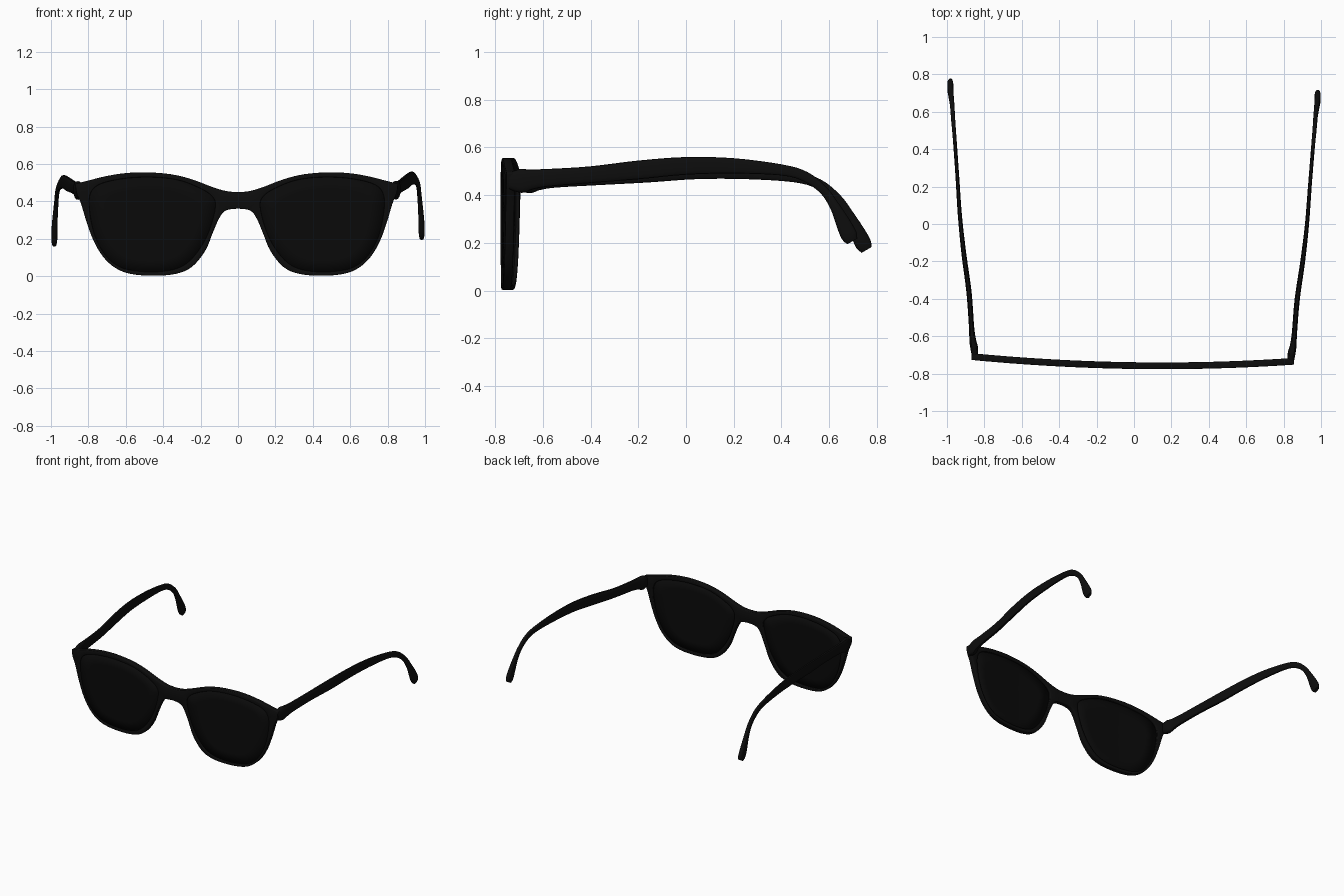
import bpy, bmesh, math
from mathutils import Vector

if "Cube" in bpy.data.objects:
    bpy.data.objects.remove(bpy.data.objects["Cube"])


def material(name, value):
    m = bpy.data.materials.new(name)
    m.diffuse_color = (value, value, value, 1)
    m.use_nodes = True
    m.node_tree.nodes["Principled BSDF"].inputs["Base Color"].default_value = m.diffuse_color
    return m


FRAME = material("frame black", 0.004)
LENS = material("lens black", 0.003)


def smooth(points, steps=4, closed=False):
    """Catmull-Rom curve through points of any dimension."""
    pts = [Vector(p) for p in points]
    n = len(pts)
    out = []
    for i in range(n if closed else n - 1):
        a, b, c, d = [pts[k % n] if closed else pts[min(max(k, 0), n - 1)]
                      for k in range(i - 1, i + 3)]
        for s in range(steps):
            t = s / steps
            out.append((b * 2 + (c - a) * t + (a * 2 - b * 5 + c * 4 - d) * t * t
                        + (b * 3 - a - c * 3 + d) * t ** 3) * 0.5)
    return out if closed else out + [pts[-1]]


def bend(x, z, back=0.0):
    """Wrap a point of the flat front around the face."""
    return Vector((x - 0.008 * abs(x), -0.757 + 0.048 * x * x - 0.0147 * x + back, z))


def finish(name, bm, mat, thickness=0, bevel=0):
    bmesh.ops.recalc_face_normals(bm, faces=bm.faces)
    me = bpy.data.meshes.new(name)
    bm.to_mesh(me)
    bm.free()
    me.materials.append(mat)
    ob = bpy.data.objects.new(name, me)
    bpy.context.collection.objects.link(ob)
    if thickness:
        mod = ob.modifiers.new("thickness", 'SOLIDIFY')
        mod.thickness = thickness
        mod.offset = 0
    if bevel:
        mod = ob.modifiers.new("soft edge", 'BEVEL')
        mod.width = bevel
        mod.segments = 2
        mod.limit_method = 'ANGLE'
        mod.angle_limit = math.radians(50)
    bpy.ops.object.select_all(action='DESELECT')
    ob.select_set(True)
    bpy.context.view_layer.objects.active = ob
    bpy.ops.object.shade_smooth_by_angle(angle=math.radians(40))
    return ob


# Half outline of the front, from bridge top round to bridge bottom
top = [(0, .45), (.06, .455), (.13, .475), (.25, .52), (.36, .546), (.49, .556),
       (.6, .551), (.7, .535), (.8, .51), (.862, .495)]
side = [(.862, .495), (.855, .445), (.832, .39), (.802, .29), (.765, .19), (.715, .105),
        (.65, .045), (.57, .013), (.45, .003), (.33, .013), (.245, .05), (.175, .135),
        (.135, .23), (.1, .31), (.065, .352), (0, .362)]
half = smooth(top)[:-1] + smooth(side)
outline = half + [Vector((-p.x, p.y)) for p in half[-2:0:-1]]

# Lens opening
lens = smooth([(.12, .37), (.135, .425), (.2, .47), (.32, .515), (.47, .53), (.62, .52),
               (.74, .488), (.785, .43), (.783, .33), (.755, .21), (.7, .11), (.63, .052),
               (.55, .03), (.45, .024), (.35, .034), (.27, .07), (.2, .15), (.15, .25)],
              closed=True)

# Front frame with two openings
bm = bmesh.new()
for loop in (outline, lens, [Vector((-p.x, p.y)) for p in lens]):
    vs = [bm.verts.new((p.x, 0, p.y)) for p in loop]
    for i, v in enumerate(vs):
        bm.edges.new((v, vs[i - 1]))
bmesh.ops.triangle_fill(bm, use_beauty=True, edges=bm.edges[:], normal=(0, -1, 0))
for v in bm.verts:
    v.co = bend(v.co.x, v.co.z)
finish("front_frame", bm, FRAME, 0.036, 0.006)

# Lenses as concentric rings, slightly behind the frame face
for sign, label in ((-1, "left"), (1, "right")):
    bm = bmesh.new()
    centre = Vector((.46, .28))
    rings = []
    for s in (1.01, .75, .5, .25):
        ring = [centre + (p - centre) * s for p in lens]
        rings.append([bm.verts.new(bend(sign * p.x, p.y, -0.004)) for p in ring])
    mid = bm.verts.new(bend(sign * centre.x, centre.y, -0.004))
    n = len(lens)
    for i in range(n):
        j = (i + 1) % n
        for a, b in zip(rings, rings[1:]):
            bm.faces.new((a[i], a[j], b[j], b[i]))
        bm.faces.new((rings[-1][i], rings[-1][j], mid))
    finish(label + "_lens", bm, LENS, 0.016)

# Temple stations: y, z, half height, x, half thickness
stations = [(-.74, .462, .036, .838, .016), (-.69, .46, .05, .843, .021),
            (-.65, .466, .043, .851, .018), (-.58, .473, .037, .858, .014),
            (-.4, .486, .035, .873, .014), (-.2, .506, .039, .902, .013),
            (0, .523, .037, .925, .011), (.2, .523, .032, .940, .010),
            (.4, .506, .023, .956, .010), (.5, .478, .021, .965, .011),
            (.577, .42, .018, .971, .012), (.625, .35, .021, .977, .014),
            (.66, .28, .031, .981, .016), (.683, .232, .034, .982, .016),
            (.697, .207, .024, .982, .011)]

SIDES = 16
for sign, label in ((-1, "left"), (1, "right")):
    path = smooth(stations, 4)
    bm = bmesh.new()
    loops = []
    for k, (y, z, hh, x, ht) in enumerate(path):
        a, b = path[max(k - 1, 0)], path[min(k + 1, len(path) - 1)]
        t = Vector((b[0] - a[0], b[1] - a[1])).normalized()
        if sign < 0:  # left arm sits a little further back and lower
            f = (y + .74) / 1.44
            y, z, x = y + .028 + .032 * f, z - .036 * f, x + .012 * (1 - f)
        loop = []
        for i in range(SIDES):
            ang = 2 * math.pi * i / SIDES
            c, s = math.cos(ang), math.sin(ang)
            u = math.copysign(abs(c) ** .7, c) * ht
            w = math.copysign(abs(s) ** .7, s) * hh
            loop.append(bm.verts.new((sign * (x + u), y - t.y * w, z + t.x * w)))
        loops.append(loop)
    for a, b in zip(loops, loops[1:]):
        for i in range(SIDES):
            j = (i + 1) % SIDES
            bm.faces.new((a[i], a[j], b[j], b[i]))
    bm.faces.new(loops[0])
    bm.faces.new(loops[-1])
    finish(label + "_temple", bm, FRAME)
